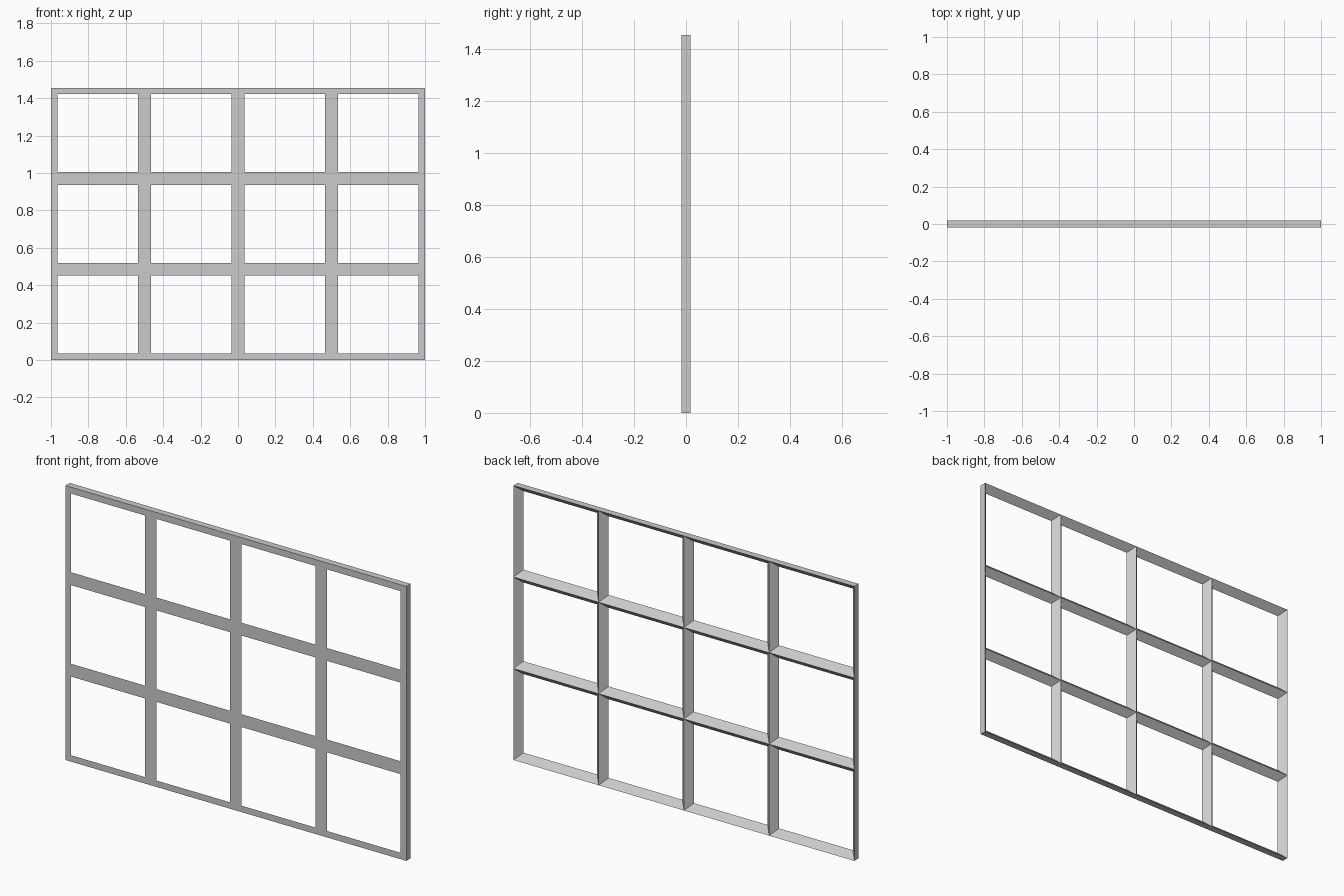
import bpy
import bmesh

cube = bpy.data.objects.get("Cube")
if cube:
    bpy.data.objects.remove(cube, do_unlink=True)

COLUMNS, ROWS = 4, 3
WIDTH, HEIGHT, DEPTH = 2.0, 1.455, 0.036
BORDER = 0.034          # half width of a bar at the front

# Grey paint
grey = bpy.data.materials.new("grey_paint")
grey.use_nodes = True
colour = (0.6, 0.6, 0.6, 1)
grey.diffuse_color = colour
grey.node_tree.nodes["Principled BSDF"].inputs["Base Color"].default_value = colour


def rectangle(bm, x, z, w, h, y, inset):
    """Four corner vertices of an inset cell outline at depth y."""
    x0, x1, z0, z1 = x + inset, x + w - inset, z + inset, z + h - inset
    return [bm.verts.new((px, y, pz))
            for px, pz in ((x0, z0), (x1, z0), (x1, z1), (x0, z1))]


def ring(bm, a, b):
    """Join two four-cornered outlines with quads."""
    for i in range(4):
        j = (i + 1) % 4
        bm.faces.new((a[i], a[j], b[j], b[i]))


# Each opening has a flat front border and splays out to a ridge at the back
bm = bmesh.new()
w, h = WIDTH / COLUMNS, HEIGHT / ROWS
for column in range(COLUMNS):
    for row in range(ROWS):
        cell = (column * w - WIDTH / 2, row * h, w, h)
        front = rectangle(bm, *cell, -DEPTH / 2, 0)
        opening = rectangle(bm, *cell, -DEPTH / 2, BORDER)
        back = rectangle(bm, *cell, DEPTH / 2, 0)
        ring(bm, front, opening)
        ring(bm, opening, back)
bmesh.ops.remove_doubles(bm, verts=bm.verts, dist=0.0001)

# Outer walls close the lattice between front and back
rim = [e for e in bm.edges if e.is_boundary]
bmesh.ops.bridge_loops(bm, edges=rim)
bmesh.ops.recalc_face_normals(bm, faces=bm.faces)

mesh = bpy.data.meshes.new("window_lattice")
bm.to_mesh(mesh)
bm.free()
mesh.materials.append(grey)
lattice = bpy.data.objects.new("window_lattice", mesh)
bpy.context.collection.objects.link(lattice)
